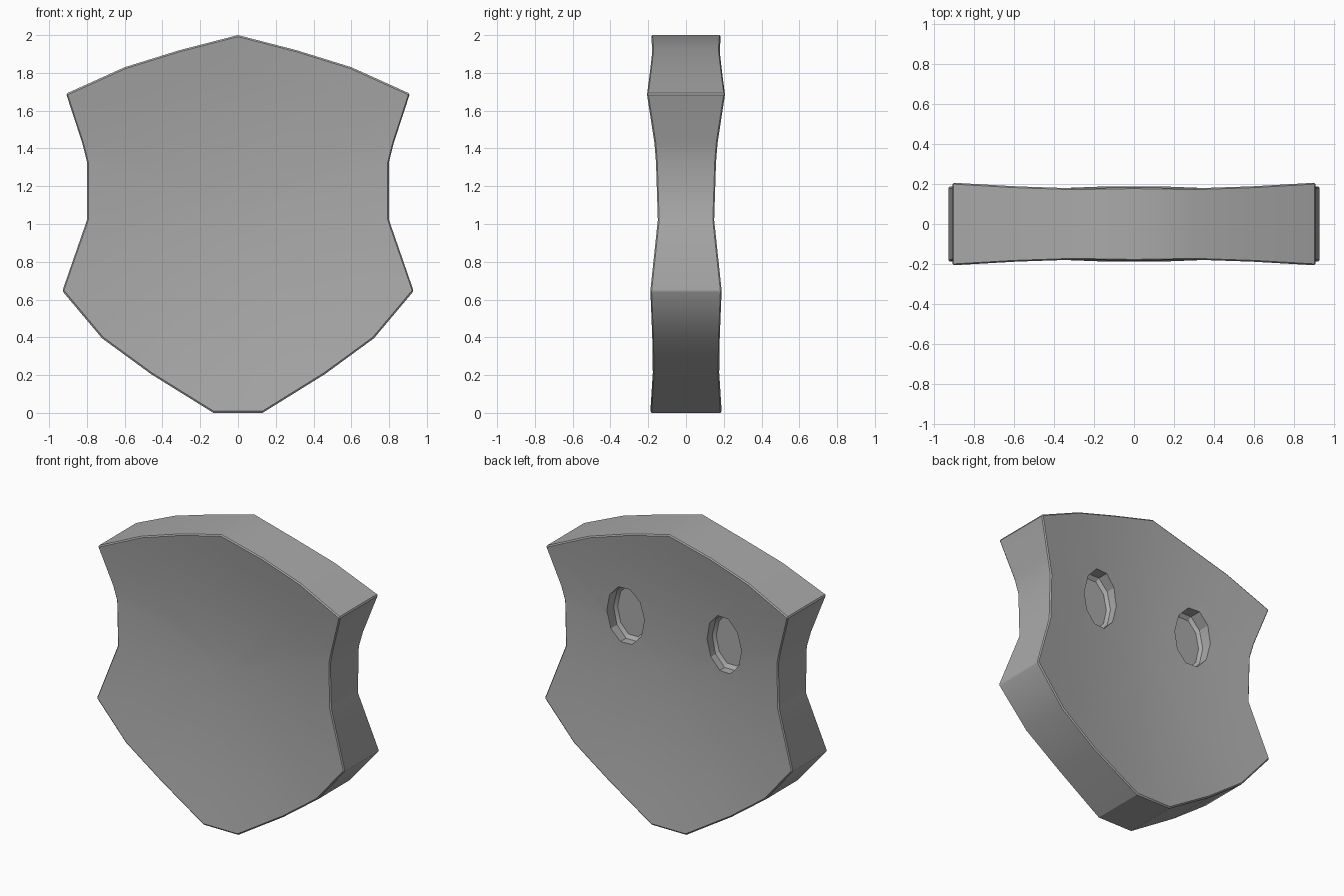
import bpy, bmesh, math

cube = bpy.data.objects.get("Cube")
if cube:
    bpy.data.objects.remove(cube, do_unlink=True)

grey = bpy.data.materials.new("plain grey")
grey.use_nodes = True
colour = (0.4, 0.4, 0.4, 1)
grey.diffuse_color = colour
grey.node_tree.nodes["Principled BSDF"].inputs["Base Color"].default_value = colour


def make_object(name, bm):
    bmesh.ops.recalc_face_normals(bm, faces=bm.faces)
    mesh = bpy.data.meshes.new(name)
    bm.to_mesh(mesh)
    bm.free()
    mesh.materials.append(grey)
    obj = bpy.data.objects.new(name, mesh)
    bpy.context.collection.objects.link(obj)
    return obj


def bridge(bm, a, b):
    for i in range(len(a)):
        j = (i + 1) % len(a)
        bm.faces.new((a[i], a[j], b[j], b[i]))


# Shield outline, right half from top to bottom: x, z, half thickness
half = [(0, 2, .185), (.31, 1.92, .18), (.6, 1.83, .19), (.91, 1.69, .208),
        (.825, 1.43, .168), (.8, 1.33, .16), (.8, 1.02, .15), (.93, .645, .19),
        (.72, .395, .18), (.46, .205, .177), (.13, 0, .19)]
outline = half + [(-x, z, t) for x, z, t in reversed(half[1:])]
MID_Z, MID_T = 1.08, .095

# Dished front and back built from rings that shrink to the middle
bm = bmesh.new()
rims = []
for side in (-1, 1):
    previous = None
    for s in (1, .8, .6, .4, .2):
        ring = [bm.verts.new((x * s, side * (MID_T + (t - MID_T) * s ** 1.8),
                              MID_Z + (z - MID_Z) * s)) for x, z, t in outline]
        if previous:
            bridge(bm, previous, ring)
        else:
            rims.append(ring)
        previous = ring
    middle = bm.verts.new((0, side * MID_T, MID_Z))
    for i in range(len(ring)):
        bm.faces.new((ring[i], ring[(i + 1) % len(ring)], middle))
bridge(bm, *rims)
shield = make_object("shield_body", bm)

# Narrow chamfer along the rims
bevel = shield.modifiers.new("rim chamfer", 'BEVEL')
bevel.width = .008
bevel.limit_method = 'ANGLE'
bevel.angle_limit = math.radians(50)

# Oval sockets in the back, each with a chamfered floor
cutters = []
for side in (-1, 1):
    bm = bmesh.new()
    rings = []
    for y, k in ((.035, .88), (.055, 1), (.4, 1)):
        rings.append([bm.verts.new((side * .37 + .135 * k * math.cos(a), y,
                                    1.33 + .2 * k * math.sin(a)))
                      for a in (math.tau * i / 10 for i in range(10))])
    for a, b in zip(rings, rings[1:]):
        bridge(bm, a, b)
    bm.faces.new(rings[0])
    bm.faces.new(rings[-1])
    cutter = make_object("socket_cutter", bm)
    cutter.hide_render = True
    cut = shield.modifiers.new("socket", 'BOOLEAN')
    cut.operation = 'DIFFERENCE'
    cut.solver = 'EXACT'
    cut.object = cutter
    cutters.append(cutter)

bpy.ops.object.select_all(action='DESELECT')
shield.select_set(True)
bpy.context.view_layer.objects.active = shield
for name in [m.name for m in shield.modifiers]:
    bpy.ops.object.modifier_apply(modifier=name)
for cutter in cutters:
    bpy.data.objects.remove(cutter, do_unlink=True)
bpy.ops.object.shade_smooth_by_angle(angle=math.radians(30))
